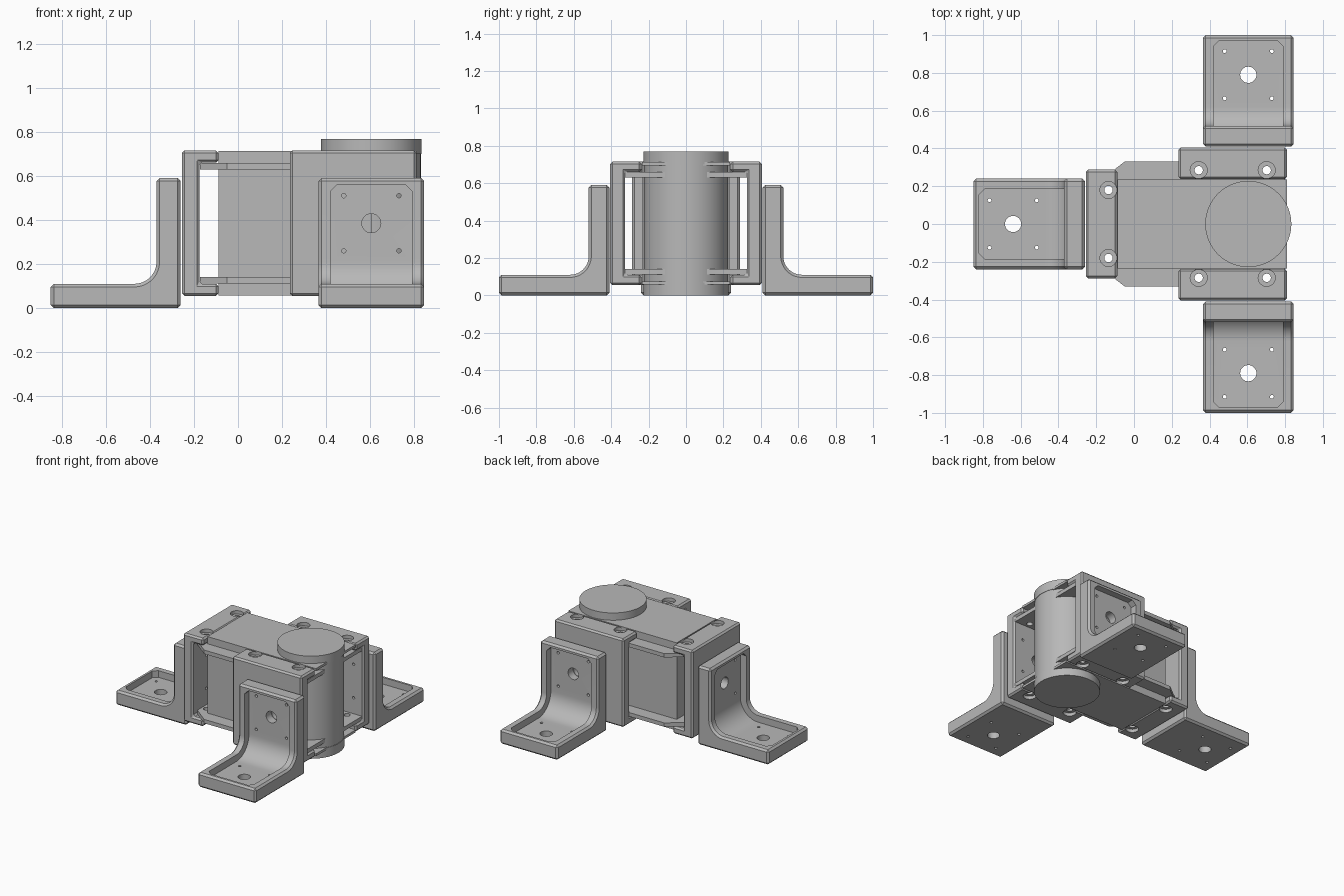
import bpy, bmesh
from math import sin, cos, pi, radians
from mathutils import Vector

if "Cube" in bpy.data.objects:
    bpy.data.objects.remove(bpy.data.objects["Cube"])

grey = bpy.data.materials.new("plain grey")
grey.use_nodes = True
colour = (0.48, 0.48, 0.48, 1)
grey.diffuse_color = colour
grey.node_tree.nodes["Principled BSDF"].inputs["Base Color"].default_value = colour

MID = 0.385      # height of the housing centre
SMALL = 0.125    # half spacing of the small holes


def prism(name, pts, lo, hi, axis="z"):
    """Extrude a 2D outline along z, or an (x, z) outline along y."""
    bm = bmesh.new()
    rings = []
    for t in (lo, hi):
        rings.append([bm.verts.new((a, b, t) if axis == "z" else (a, t, b)) for a, b in pts])
    bm.faces.new(rings[0])
    bm.faces.new(rings[1])
    n = len(pts)
    for i in range(n):
        j = (i + 1) % n
        bm.faces.new((rings[0][i], rings[0][j], rings[1][j], rings[1][i]))
    bmesh.ops.recalc_face_normals(bm, faces=bm.faces)
    mesh = bpy.data.meshes.new(name)
    bm.to_mesh(mesh)
    bm.free()
    obj = bpy.data.objects.new(name, mesh)
    bpy.context.collection.objects.link(obj)
    mesh.materials.append(grey)
    return obj


def drum(name, r, centre, lo, hi, axis="z", n=32):
    """Cylinder along z (centre x, y), or along x (centre y, z)."""
    obj = prism(name, [(r * cos(2 * pi * i / n), r * sin(2 * pi * i / n)) for i in range(n)], lo, hi)
    if axis == "x":
        for v in obj.data.vertices:
            a, b, t = v.co
            v.co = (t, a + centre[0], b + centre[1])
    else:
        for v in obj.data.vertices:
            v.co += Vector((centre[0], centre[1], 0))
    return obj


def apply_mod(obj, mod):
    bpy.context.view_layer.objects.active = obj
    bpy.ops.object.modifier_apply(modifier=mod.name)


def chamfer(obj, width):
    mod = obj.modifiers.new("chamfer", "BEVEL")
    mod.width, mod.segments = width, 1
    mod.limit_method, mod.angle_limit = "ANGLE", radians(60)
    apply_mod(obj, mod)


def cut(obj, cutters):
    for c in cutters:
        mod = obj.modifiers.new("cut", "BOOLEAN")
        mod.operation, mod.solver, mod.object = "DIFFERENCE", "EXACT", c
        apply_mod(obj, mod)
        bpy.data.objects.remove(c)


def finish(obj):
    bpy.ops.object.select_all(action="DESELECT")
    obj.select_set(True)
    bpy.context.view_layer.objects.active = obj
    bpy.ops.object.shade_smooth_by_angle(angle=radians(25))


def ell(thick, end, r):
    """Inner line of an L with a rounded corner, from top to foot tip."""
    c = thick + r
    arc = [(c - r * cos(pi / 2 * i / 12), c - r * sin(pi / 2 * i / 12)) for i in range(13)]
    return [(thick, end)] + arc + [(end, thick)]


def hole_pattern(lo, hi, axis, w, at):
    """One large and four small through holes."""
    out = [drum("cutter", 0.043, (w, at) if axis == "x" else (at, w), lo, hi, axis)]
    for a in (-SMALL, SMALL):
        for b in (-SMALL, SMALL):
            centre = (w + a, at + b) if axis == "x" else (at + b, w + a)
            out.append(drum("cutter", 0.01, centre, lo, hi, axis, 12))
    return out


def mounting_foot(name, place, turn):
    foot = prism(name, [(0, 0), (0, 0.59)] + ell(0.11, 0.59, 0.1) + [(0.59, 0)], -0.24, 0.24, "y")
    chamfer(foot, 0.014)
    # tray recess with chamfered end corners
    tray = prism("cutter", ell(0.06, 0.56, 0.15) + [(0.56, 0.2), (0.2, 0.56)], -0.185, 0.185, "y")
    bm = bmesh.new()
    bm.from_mesh(tray.data)
    ends = [e for e in bm.edges if abs(e.verts[0].co.y - e.verts[1].co.y) < 0.01
            and any(all(v.co[k] > 0.555 for v in e.verts) for k in (0, 2))]
    bmesh.ops.bevel(bm, geom=ends, offset=0.03, segments=1, affect="EDGES")
    bm.to_mesh(tray.data)
    bm.free()
    cut(foot, [tray])
    cut(foot, hole_pattern(-0.1, 0.1, "z", 0, 0.38))
    cut(foot, hole_pattern(-0.1, 0.1, "x", 0, MID))
    foot.location = (*place, 0)
    foot.rotation_euler.z = turn
    finish(foot)


def clamp_frame(name, place, turn, shift):
    # C-shaped frame, open on both sides
    back, inner, tip = -0.005, -0.085, -0.172
    lo, hi, t = 0.055, 0.715, 0.055
    frame = prism(name, [(back, lo), (back, hi), (tip, hi), (tip, hi - t), (inner, hi - t),
                         (inner, lo + t), (tip, lo + t), (tip, lo)], -0.2875, 0.2875, "y")
    chamfer(frame, 0.012)
    cut(frame, hole_pattern(-0.12, 0.1, "x", shift, MID))
    # counterbored screw holes
    for w in (-0.18, 0.18):
        at = (-0.125, w)
        cut(frame, [drum("cutter", 0.022, at, -0.1, 0.9), drum("cutter", 0.045, at, hi - 0.025, 0.9),
                    drum("cutter", 0.045, at, -0.1, lo + 0.025)])
    frame.location = (*place, 0)
    frame.rotation_euler.z = turn
    finish(frame)


# Three feet and the frames that hold them
sites = (("front", (0.605, -0.41), (0.5225, -0.41), -pi / 2, 0.0825),
         ("back", (0.605, 0.41), (0.5225, 0.41), pi / 2, -0.0825),
         ("right", (-0.26, 0), (-0.26, 0), pi, 0))
for side, foot_at, frame_at, turn, shift in sites:
    mounting_foot(side + "_mounting_foot", foot_at, turn)
    clamp_frame(side + "_clamp_frame", frame_at, turn, shift)

# Motor housing with a rounded end
R, CX = 0.225, 0.605
H = 0.235
nose = [(CX + R * cos(a), R * sin(a)) for a in [pi * (i / 32 - 0.5) for i in range(33)]]
finish(prism("motor_housing", [(-0.088, H), (-0.088, -H), (CX, -H)] + nose + [(CX, H)], 0.06, 0.71))

# Flanges, covers and output discs, top and bottom
screws = [(x, y) for x in (0.3425, 0.7025) for y in (-0.285, 0.285)]
screws = [(x - 0.03 - 0.0, y) for x, y in screws]
screws = [(0.5225 + s * 0.18, y) for s in (-1, 1) for y in (-0.285, 0.285)]
screws += [(-0.135, -0.18), (-0.135, 0.18)]
outline = [(-0.05, 0.33), (-0.172, 0.235), (-0.172, -0.235), (-0.05, -0.33), (0.8, -0.33), (0.8, 0.33)]
cover = [(-0.088, -H), (0.81, -H), (0.81, H), (-0.088, H)]
for level, flange_z, cover_z, disc_z in (("top", (0.63, 0.659), (0.695, 0.713), (0.70, 0.768)),
                                         ("bottom", (0.111, 0.14), (0.057, 0.075), (0.0, 0.07))):
    flange = prism(level + "_flange", outline, *flange_z)
    cut(flange, [drum("cutter", 0.022, s, -0.1, 0.9) for s in screws])
    finish(flange)
    prism(level + "_cover", cover, *cover_z)
    finish(drum(level + "_output_disc", 0.228, (CX, 0), *disc_z, n=64))
